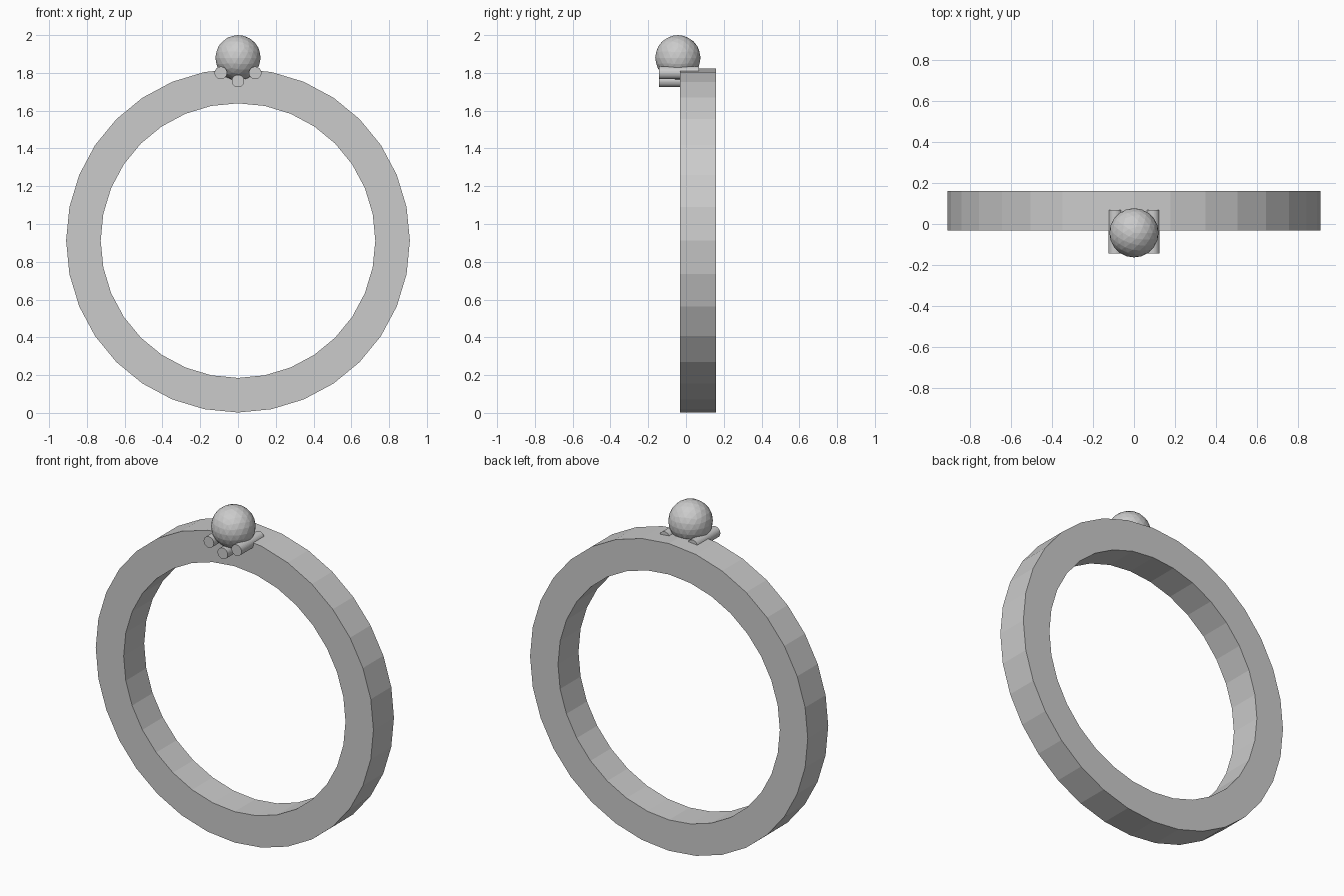
import bpy
import bmesh
from math import sin, cos, tau, pi

if "Cube" in bpy.data.objects:
    bpy.data.objects.remove(bpy.data.objects["Cube"])

R_OUT, R_IN, ZC = 0.91, 0.727, 0.912
SIDES = 32


def finish(bm, name):
    bmesh.ops.recalc_face_normals(bm, faces=bm.faces[:])
    mesh = bpy.data.meshes.new(name)
    bm.to_mesh(mesh)
    bm.free()
    obj = bpy.data.objects.new(name, mesh)
    bpy.context.collection.objects.link(obj)
    return obj


# Flat band with a rectangular cross-section, swept round the y axis
bm = bmesh.new()
profile = [(R_OUT, -0.032), (R_OUT, 0.16), (R_IN, 0.16), (R_IN, -0.032)]
loops = [[bm.verts.new((r * sin(tau * i / SIDES), y, ZC + r * cos(tau * i / SIDES)))
          for r, y in profile] for i in range(SIDES)]
for i in range(SIDES):
    a, b = loops[i], loops[(i + 1) % SIDES]
    for j in range(4):
        k = (j + 1) % 4
        bm.faces.new((a[j], a[k], b[k], b[j]))
finish(bm, "ring_band")

# Round faceted stone
bpy.ops.mesh.primitive_ico_sphere_add(subdivisions=3, radius=0.12, location=(0, -0.043, 1.88))
bpy.context.object.name = "stone"

# Three small rods under the stone
for name, x, z in (("left_prong", -0.091, 1.80),
                   ("right_prong", 0.091, 1.80),
                   ("lower_prong", 0, 1.757)):
    bpy.ops.mesh.primitive_cylinder_add(vertices=32, radius=0.033, depth=0.213,
                                        location=(x, -0.0375, z), rotation=(pi / 2, 0, 0))
    bpy.context.object.name = name
